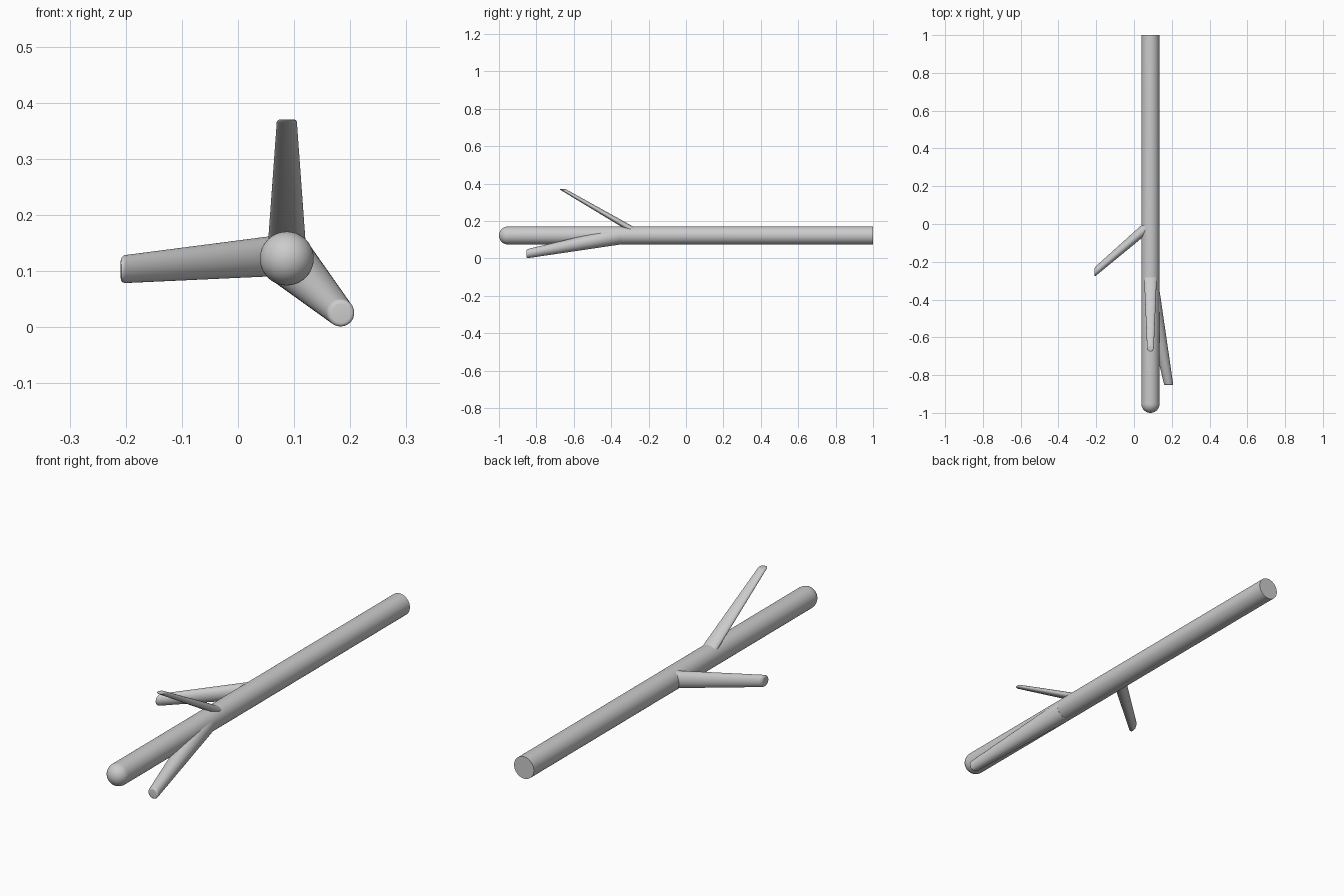
import bpy, bmesh, math
from mathutils import Vector

if "Cube" in bpy.data.objects:
    bpy.data.objects.remove(bpy.data.objects["Cube"])

N = 48
AXIS = Vector((0.087, 0, 0.1225))   # centre of the main stem


def ring_loft(name, rings, axis):
    """Skin circles (centre, radius) that all lie in the plane normal to axis."""
    u = Vector((0, 0, 1)) if abs(axis.z) < 0.5 else Vector((1, 0, 0))
    v = axis.cross(u)
    bm = bmesh.new()
    loops = []
    for c, r in rings:
        loops.append([bm.verts.new(c + r * (math.cos(a) * u + math.sin(a) * v))
                      for a in (2 * math.pi * i / N for i in range(N))])
    for a, b in zip(loops, loops[1:]):
        for i in range(N):
            j = (i + 1) % N
            bm.faces.new((a[i], a[j], b[j], b[i]))
    bm.faces.new(loops[0][::-1])
    bm.faces.new(loops[-1])
    bmesh.ops.recalc_face_normals(bm, faces=bm.faces)
    me = bpy.data.meshes.new(name)
    bm.to_mesh(me)
    bm.free()
    ob = bpy.data.objects.new(name, me)
    bpy.context.collection.objects.link(ob)
    bpy.ops.object.select_all(action='DESELECT')
    ob.select_set(True)
    bpy.context.view_layer.objects.active = ob
    bpy.ops.object.shade_smooth_by_angle(angle=math.radians(35))


def branch(name, base, tip, r0, r1, axis, bevel):
    """Slanted tapering limb: cross-sections stay normal to axis, tip rounded over."""
    base, tip, axis = Vector(base), Vector(tip), Vector(axis)
    slant = (tip - base) / (tip - base).dot(axis)
    rings = [(base, r0)]
    for k in range(6):
        a = math.pi / 2 * k / 5
        rings.append((tip - slant * bevel * (1 - math.sin(a)),
                      r1 - bevel * (1 - math.cos(a))))
    ring_loft(name, rings, axis)


# Main stem: flat at the back, domed at the front
R = 0.048
stem = [(AXIS + Vector((0, 1, 0)), R)]
for k in range(13):
    a = math.radians(89) * k / 12
    stem.append((AXIS + Vector((0, -1 + R - R * math.sin(a), 0)), R * math.cos(a)))
ring_loft("main_stem", stem, Vector((0, -1, 0)))

# Three side branches
branch("upper_branch", (0.087, -0.245, 0.13), (0.087, -0.66, 0.37),
       0.035, 0.018, (0, 0, 1), 0.005)
branch("left_branch", (0.087, 0.0, 0.129), (-0.209, -0.255, 0.103),
       0.037, 0.025, (-1, 0, 0), 0.009)
branch("lower_right_branch", (0.088, -0.35, 0.1215), (0.184, -0.853, 0.0245),
       0.047, 0.0245, (0, -1, 0), 0.008)
